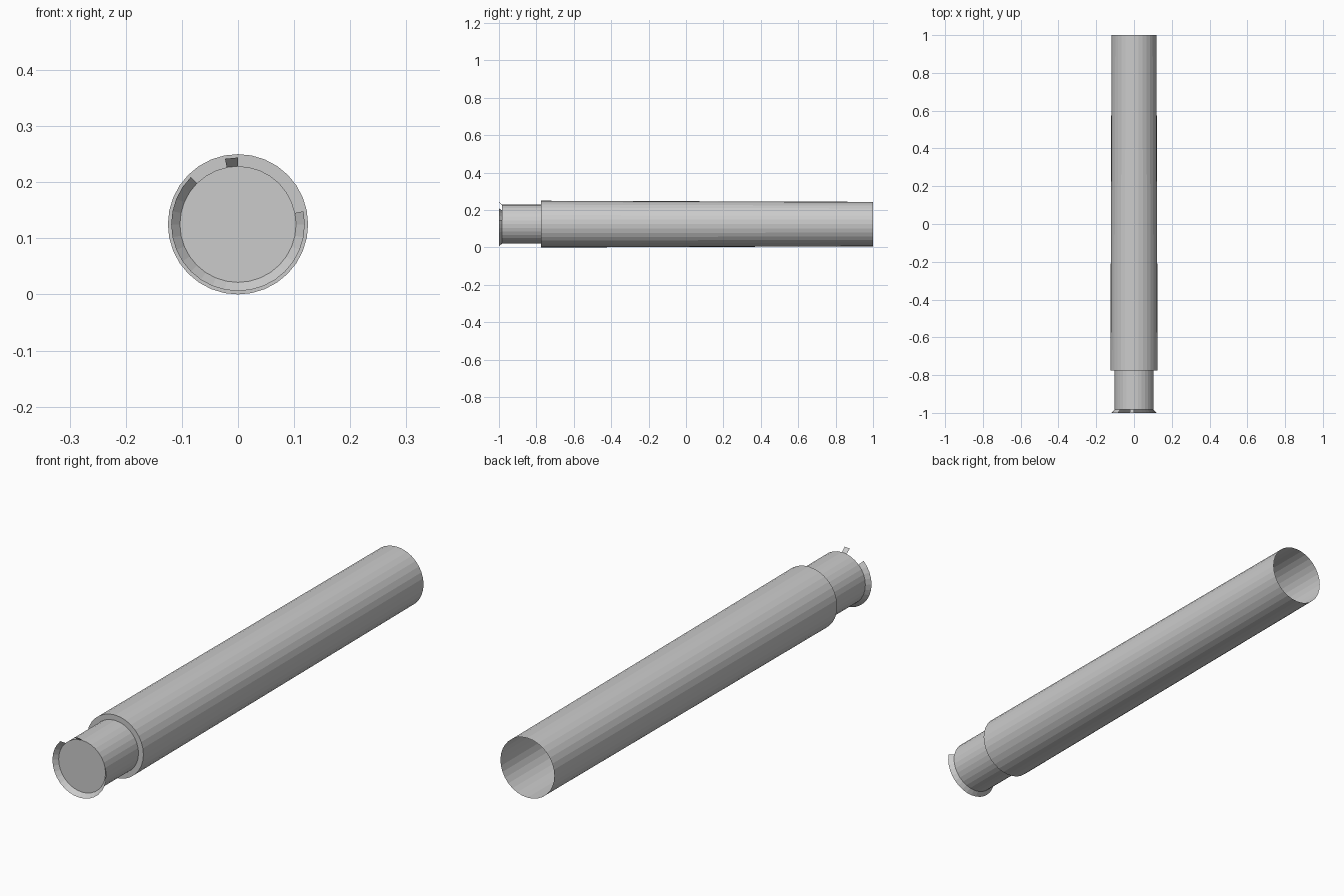
import bpy, bmesh
from math import cos, sin, tau

if "Cube" in bpy.data.objects:
    bpy.data.objects.remove(bpy.data.objects["Cube"])

N = 32        # sides
CZ = 0.125    # axis height


def ring(bm, r, y, first=0, count=N):
    return [bm.verts.new((r * cos(tau * i / N), y, CZ + r * sin(tau * i / N)))
            for i in range(first, first + count)]


def finish(name, bm, recalc=True):
    if recalc:
        bmesh.ops.recalc_face_normals(bm, faces=bm.faces)
    me = bpy.data.meshes.new(name)
    bm.to_mesh(me)
    bm.free()
    ob = bpy.data.objects.new(name, me)
    bpy.context.collection.objects.link(ob)
    return ob


# Casing: front cap, neck, shoulder, tapered body, open at the back
bm = bmesh.new()
profile = [(0.1035, -0.983), (0.1035, -0.775), (0.125, -0.775), (0.119, 1.0)]
rings = [ring(bm, r, y) for r, y in profile]
bm.faces.new(rings[0])
for a, b in zip(rings, rings[1:]):
    for i in range(N):
        j = (i + 1) % N
        bm.faces.new((a[i], b[i], b[j], a[j]))
finish("casing", bm)


# Broken flared rim: a long arc and one small tab
def flare(name, first, segments):
    bm = bmesh.new()
    a = ring(bm, 0.1035, -0.983, first, segments + 1)
    b = ring(bm, 0.119, -1.0, first, segments + 1)
    for i in range(segments):
        bm.faces.new((a[i], a[i + 1], b[i + 1], b[i]))
    finish(name, bm, recalc=False)


flare("rim_arc", 12, 21)
flare("rim_tab", 8, 1)
